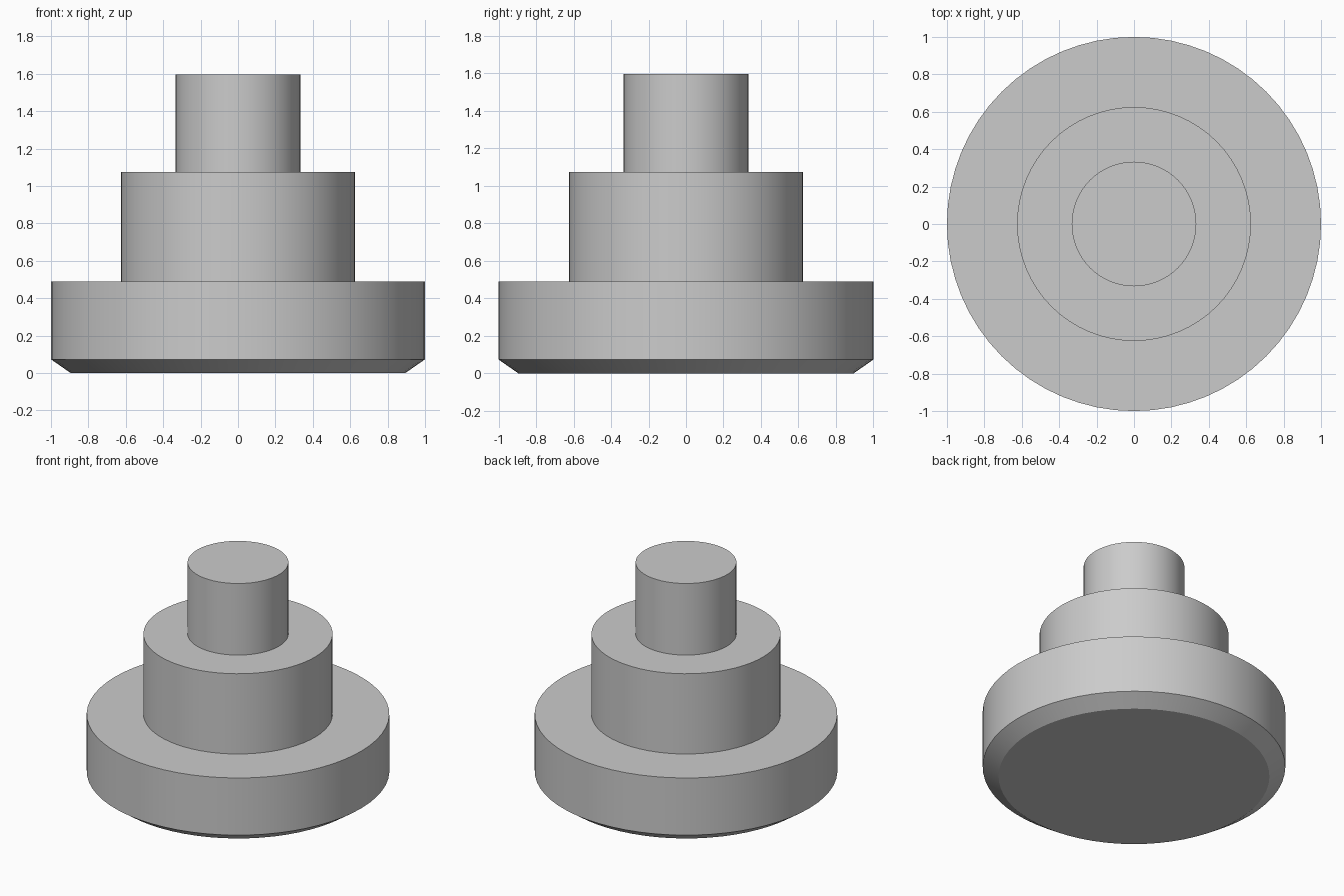
import bpy
import bmesh
import math

cube = bpy.data.objects.get("Cube")
if cube:
    bpy.data.objects.remove(cube, do_unlink=True)

SEGMENTS = 64

grey = bpy.data.materials.new("plain_grey")
grey.use_nodes = True
colour = (0.6, 0.6, 0.6, 1)
grey.diffuse_color = colour
grey.node_tree.nodes["Principled BSDF"].inputs["Base Color"].default_value = colour


def turned_part(name, profile):
    """Stack rings of (radius, height) into one closed turned solid."""
    bm = bmesh.new()
    rings = []
    for radius, z in profile:
        ring = []
        for i in range(SEGMENTS):
            a = math.tau * i / SEGMENTS
            ring.append(bm.verts.new((radius * math.cos(a), radius * math.sin(a), z)))
        rings.append(ring)
    for low, high in zip(rings, rings[1:]):
        for i in range(SEGMENTS):
            j = (i + 1) % SEGMENTS
            bm.faces.new((low[i], low[j], high[j], high[i]))
    bm.faces.new(rings[0][::-1])
    bm.faces.new(rings[-1])
    mesh = bpy.data.meshes.new(name)
    bm.to_mesh(mesh)
    bm.free()
    mesh.materials.append(grey)
    obj = bpy.data.objects.new(name, mesh)
    bpy.context.collection.objects.link(obj)
    # Smooth round walls, crisp rims
    bpy.ops.object.select_all(action="DESELECT")
    obj.select_set(True)
    bpy.context.view_layer.objects.active = obj
    bpy.ops.object.shade_smooth_by_angle(angle=math.radians(25))
    return obj


# One stepped solid: chamfered base, middle drum and top stem
turned_part("stepped_knob", [
    (0.895, 0), (1, 0.073), (1, 0.49),
    (0.625, 0.49), (0.625, 1.075),
    (0.333, 1.075), (0.333, 1.597),
])
